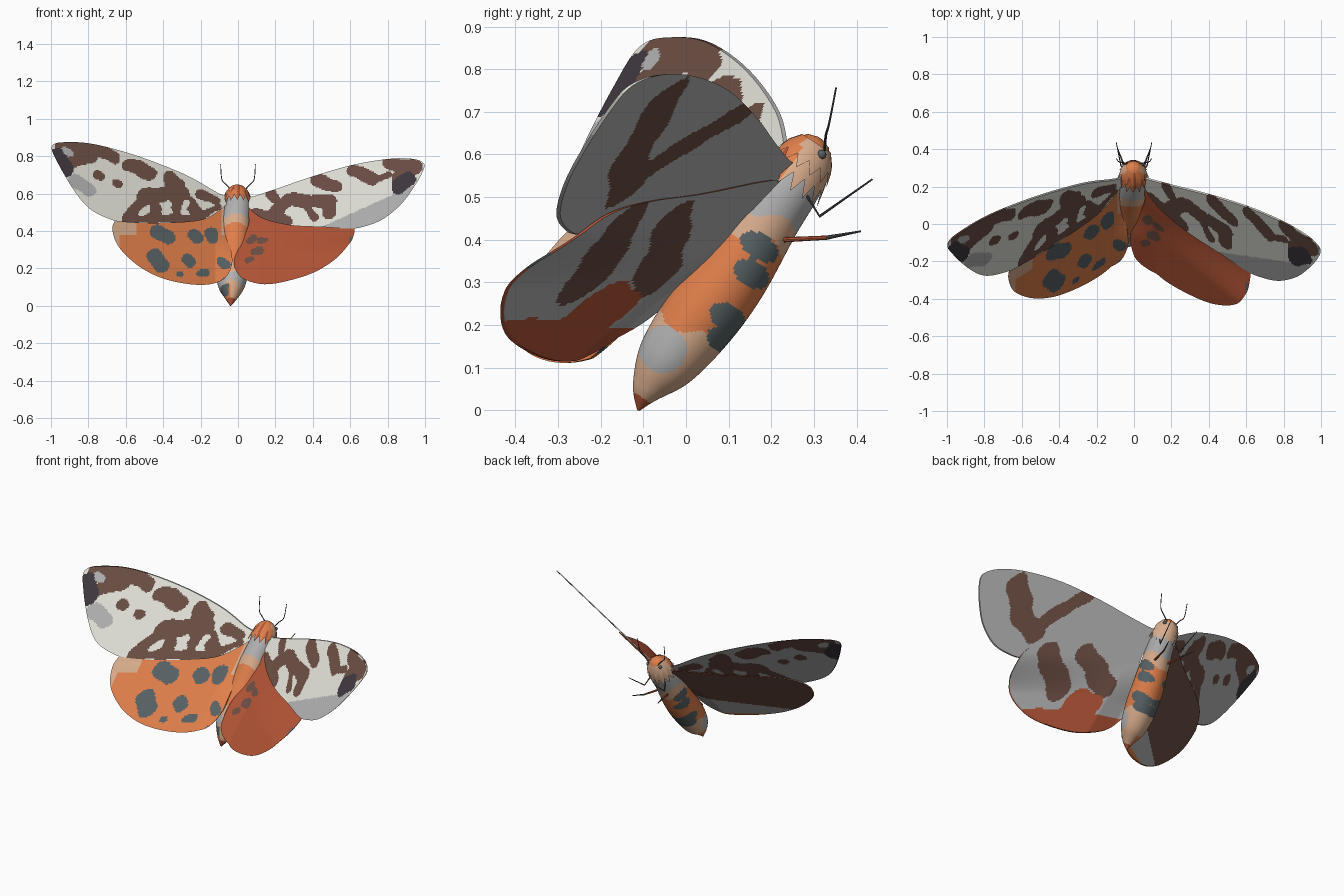
import bpy, bmesh, math
from mathutils import Vector

if "Cube" in bpy.data.objects:
    bpy.data.objects.remove(bpy.data.objects["Cube"])

# ---------- materials ----------
def lin(c):
    return c / 12.92 if c <= 0.04045 else ((c + 0.055) / 1.055) ** 2.4

PALETTE = [("white", 226, 226, 217), ("grey", 177, 177, 177), ("brown", 108, 78, 68),
           ("dark_purple", 64, 56, 64), ("orange", 224, 127, 75), ("rust", 180, 85, 54),
           ("slate", 87, 98, 101), ("tan", 217, 173, 141), ("charcoal", 80, 80, 80)]
MATS = []
for name, r, g, b in PALETTE:
    m = bpy.data.materials.new(name)
    m.diffuse_color = (lin(r / 255), lin(g / 255), lin(b / 255), 1)
    m.use_nodes = True
    m.node_tree.nodes["Principled BSDF"].inputs["Base Color"].default_value = m.diffuse_color
    MATS.append(m)
WHITE, GREY, BROWN, PURPLE, ORANGE, RUST, SLATE, TAN, CHAR = range(9)

# ---------- helpers ----------
def smooth(pts, n, closed=False):
    """Catmull-Rom through points of any dimension."""
    out, k = [], len(pts)
    for i in range(k if closed else k - 1):
        get = (lambda j: pts[j % k]) if closed else (lambda j: pts[min(max(j, 0), k - 1)])
        p0, p1, p2, p3 = get(i - 1), get(i), get(i + 1), get(i + 2)
        for s in range(n):
            t = s / n
            out.append(tuple(0.5 * (2 * b + (c - a) * t + (2 * a - 5 * b + 4 * c - d) * t * t
                       + (3 * b - a - 3 * c + d) * t ** 3) for a, b, c, d in zip(p0, p1, p2, p3)))
    return out if closed else out + [tuple(pts[-1])]

def finish(bm, name, rule):
    bmesh.ops.recalc_face_normals(bm, faces=bm.faces[:])
    bm.normal_update()
    for f in bm.faces:
        f.material_index = rule(f.calc_center_median(), f.normal)
    me = bpy.data.meshes.new(name)
    bm.to_mesh(me)
    bm.free()
    for m in MATS:
        me.materials.append(m)
    ob = bpy.data.objects.new(name, me)
    bpy.context.collection.objects.link(ob)
    bpy.ops.object.select_all(action='DESELECT')
    ob.select_set(True)
    bpy.context.view_layer.objects.active = ob
    bpy.ops.object.shade_smooth_by_angle(angle=math.radians(40))
    return ob

def loft(name, pts, segs, rule):
    """Tube along (x, y, z, radius) stations."""
    bm, rings = bmesh.new(), []
    for i, (x, y, z, r) in enumerate(pts):
        a, b = pts[max(i - 1, 0)], pts[min(i + 1, len(pts) - 1)]
        t = (Vector(b[:3]) - Vector(a[:3])).normalized()
        u = (Vector((1, 0, 0)) - t * t.x).normalized()
        v = t.cross(u)
        rings.append([bm.verts.new(Vector((x, y, z)) + r * (u * math.cos(q) + v * math.sin(q)))
                      for q in (math.tau * k / segs for k in range(segs))])
    for A, B in zip(rings, rings[1:]):
        for k in range(segs):
            j = (k + 1) % segs
            bm.faces.new((A[k], A[j], B[j], B[k]))
    bm.faces.new(rings[0])
    bm.faces.new(rings[-1])
    return finish(bm, name, rule)

def hit(p, spots):
    """True if the point (x, z) lies in a capsule (x1, z1, x2, z2, r); the rim is a little wavy."""
    x, z = p.x, p.z
    w = 0.004 * math.sin(47 * x + 9 * z) + 0.003 * math.sin(61 * z - 20 * x)
    for x1, z1, x2, z2, r in spots:
        dx, dz = x2 - x1, z2 - z1
        t = min(max(((x - x1) * dx + (z - z1) * dz) / (dx * dx + dz * dz + 1e-9), 0), 1)
        if math.hypot(x - x1 - t * dx, z - z1 - t * dz) < r + w:
            return True
    return False

def step(a, b, v):
    t = min(max((v - a) / (b - a), 0), 1)
    return t * t * (3 - 2 * t)

def wing(name, outline, depth, rule, cell=0.0065):
    """Front-view outline, diced into cells, laid on the wing surface and thickened."""
    bm = bmesh.new()
    pts = smooth(outline, 5, True)
    bm.faces.new([bm.verts.new((x, 0, z)) for x, z in pts])
    for axis, no in ((0, (1, 0, 0)), (1, (0, 0, 1))):
        lo, hi = min(p[axis] for p in pts), max(p[axis] for p in pts)
        for i in range(1, int((hi - lo) / cell) + 1):
            bmesh.ops.bisect_plane(bm, geom=bm.verts[:] + bm.edges[:] + bm.faces[:], dist=1e-5,
                                   plane_co=Vector(no) * (lo + i * cell), plane_no=no)
    for v in bm.verts:
        v.co.y = depth(v.co.x, v.co.z)
    new = bmesh.ops.extrude_face_region(bm, geom=bm.faces[:], use_keep_orig=True)["geom"]
    for v in new:
        if isinstance(v, bmesh.types.BMVert):
            v.co.y += 0.009
    return finish(bm, name, rule)

# ---------- wing surfaces: y as a function of x and z ----------
def inner(x, z):      # inner hindwing margins rest on the back of the abdomen
    return -0.5 * max(0, 0.12 - abs(x)) * (1 - step(0.25, 0.42, z))

def fore_l(x, z): return -0.233 + 0.635 * x + 0.887 * z
def fore_r(x, z): return -0.306 - 0.601 * x + 1.01 * z
def hind_l(x, z): return max(-0.273 + 0.638 * x + 1.009 * z, fore_l(x, z) + 0.012 if z > 0.42 else -9) + inner(x, z)
def hind_r(x, z):
    low, t = -0.3 - 0.792 * x + 1.115 * z, step(0.28, 0.43, z)
    return low + t * (fore_r(x, z) + 0.013 - low) + inner(x, z)

# ---------- left forewing ----------
L_BROWN = [(-.93, .85, -.74, .84, .05), (-.88, .77, -.78, .8, .035), (-.74, .82, -.66, .79, .03),
           (-.58, .75, -.47, .71, .038), (-.36, .675, -.32, .64, .042), (-.2, .6, -.12, .56, .025),
           (-.75, .7, -.73, .69, .022), (-.66, .66, -.64, .65, .018), (-.5, .585, -.3, .6, .045),
           (-.3, .59, -.22, .49, .035), (-.5, .57, -.59, .47, .03), (-.58, .465, -.2, .47, .024),
           (-.45, .57, -.43, .49, .03), (-.34, .57, -.32, .5, .025), (-.18, .49, -.11, .53, .018)]
L_HOLES = [(-.38, .545, -.39, .5, .02), (-.275, .55, -.29, .5, .018), (-.5, .5, -.52, .49, .012)]
def left_fore_rule(p, n):
    if hit(p, [(-.97, .8, -.92, .73, .04)]): return PURPLE
    if hit(p, [(-.87, .67, -.8, .62, .036), (-.93, .825, -.89, .815, .018)]): return GREY
    if hit(p, L_BROWN) and not hit(p, L_HOLES): return BROWN
    return WHITE if n.y < 0 else GREY
wing("left_forewing", [(-.05, .57), (-.12, .61), (-.28, .70), (-.52, .795), (-.75, .86), (-.9, .875),
     (-.995, .855), (-.96, .757), (-.87, .607), (-.79, .516), (-.685, .463), (-.605, .447),
     (-.417, .441), (-.2, .457), (-.09, .516)], fore_l, left_fore_rule)

# ---------- right forewing ----------
R_BROWN = [(.8, .76, .93, .755, .032), (.95, .74, .86, .68, .035), (.62, .72, .72, .68, .035),
           (.42, .67, .52, .64, .035), (.17, .6, .2, .57, .025), (.1, .49, .26, .455, .035),
           (.2, .5, .27, .57, .035), (.29, .57, .48, .55, .035), (.5, .56, .49, .5, .035),
           (.36, .55, .41, .47, .022), (.8, .7, .76, .68, .018)]
R_UNDER = [(.81, .73, .72, .6, .047), (.72, .6, .61, .52, .045), (.64, .53, .46, .705, .036)]
def right_fore_rule(p, n):
    if n.y > 0:
        return BROWN if hit(p, R_UNDER) else GREY
    if hit(p, [(.91, .68, .86, .64, .04)]): return PURPLE
    if p.x > .42 and p.z < .41 + .45 * (p.x - .42): return GREY
    return BROWN if hit(p, R_BROWN) else WHITE
wing("right_forewing", [(.04, .57), (.1, .59), (.214, .628), (.385, .687), (.6, .75), (.786, .783),
     (.92, .787), (.993, .762), (.984, .709), (.93, .618), (.866, .537), (.775, .463), (.68, .425),
     (.6, .412), (.465, .42), (.278, .43), (.128, .468), (.053, .53)], fore_r, right_fore_rule)

# ---------- left hindwing ----------
L_SPOTS = [(-.43, .395, -.37, .365, .038), (-.24, .385, -.22, .36, .032), (-.14, .39, -.13, .36, .032),
           (-.45, .26, -.41, .22, .042), (-.27, .25, -.25, .23, .028), (-.2, .175, -.18, .175, .022),
           (-.32, .17, -.31, .17, .018), (-.09, .24, -.07, .22, .028), (-.07, .135, -.06, .135, .02)]
def left_hind_rule(p, n):
    if n.y > 0:
        if p.z < .13: return ORANGE
        return BROWN if p.z > .2 + .25 * (p.x + .4) else GREY
    if hit(p, L_SPOTS): return SLATE
    return TAN if p.z > .38 and (p.x < -.54 or p.x > -.09) or p.x < -.635 else ORANGE
wing("left_hindwing", [(-.04, .56), (-.3, .53), (-.5, .515), (-.62, .49), (-.668, .435), (-.667, .382),
     (-.64, .318), (-.577, .249), (-.497, .19), (-.39, .142), (-.257, .115), (-.15, .115),
     (-.07, .147), (-.032, .222), (-.037, .3), (-.053, .41)], hind_l, left_hind_rule)

# ---------- right hindwing ----------
R_SPOTS = [(.06, .345, .08, .36, .018), (.12, .345, .15, .35, .016), (.08, .29, .12, .3, .018),
           (.05, .24, .07, .25, .016)]
R_BARS = [(.52, .45, .34, .29, .042), (.33, .45, .15, .31, .042)]
R_RED = [(.18, .23, .25, .25, .05), (.3, .18, .5, .18, .035)]
def right_hind_rule(p, n):
    if n.y > 0:
        if p.z < .195 or hit(p, R_RED): return RUST
        return BROWN if hit(p, R_BARS) else GREY
    if p.x > .595 and p.z < .37: return SLATE
    return BROWN if hit(p, R_SPOTS) else RUST
wing("right_hindwing", [(.05, .54), (.315, .507), (.47, .492), (.58, .468), (.622, .425), (.615, .366),
     (.59, .325), (.52, .249), (.41, .18), (.278, .136), (.16, .115), (.075, .126), (.01, .158),
     (-.02, .217), (-.01, .28), (.037, .38), (.06, .46)], hind_r, right_hind_rule)

# ---------- body: s runs along it from the tail, v from back to belly ----------
SPOTS = [(.474, .025, .03, .05), (.412, .045, .03, .045), (.295, .055, .032, .045), (.245, .075, .03, .04)]
def body_rule(p, n):
    s = (p.y + .112) * .55 + p.z * .83
    v = (p.y - .033) * .83 - (p.z - .22) * .55
    for cs, cv, rs, rv in SPOTS + ([(.07, -.05, .03, .05)] if p.x < -.05 else []):
        if ((s - cs) / rs) ** 2 + ((v - cv) / rv) ** 2 < 1:
            return SLATE
    if s < .03: return RUST
    if ((s - .15) / .055) ** 2 + ((v + .03) / .055) ** 2 < 1: return GREY
    wave = .02 * math.sin(40 * v)
    if s < .09 and p.x < -.04: return ORANGE
    if s < .22 + wave: return TAN
    if s < .485 + wave: return ORANGE
    return TAN if s < .545 + wave else GREY
loft("body", smooth([(-.04, -.112, 0, .003), (-.037, -.09, .05, .039), (-.035, -.045, .115, .074),
     (-.03, .03, .215, .09), (-.02, .105, .315, .088), (-.01, .19, .45, .078),
     (0, .255, .54, .068), (0, .285, .59, .05)], 20), 84, body_rule)

# ---------- head and jagged fur collars ----------
AX, BELLY, C = Vector((0, .55, .835)), Vector((0, .835, -.55)), Vector((-.004, .276, .58))
def at(s, r): return (*(C + AX * s), r)
loft("head", [at(-.05, .055), at(0, .058), at(.04, .048), at(.062, .03), at(.07, .006)], 24,
     lambda p, n: ORANGE if abs(n.dot(BELLY)) > .45 or n.dot(AX) > .6 else TAN)

def fur_rule(p, n):    # orange back with rust tufts, tan flanks
    d = p - C
    if d.dot(BELLY) > -.025:
        return TAN
    return RUST if math.sin(11 * math.atan2(d.x, d.dot(BELLY))) > .75 else ORANGE

def collar(name, rings, spike, teeth):
    bm, loops = bmesh.new(), []
    for i, (s, r) in enumerate(rings):
        loop = []
        for k in range(teeth * 2):
            q = math.tau * k / (teeth * 2)
            d = Vector((math.sin(q), 0, 0)) + BELLY * math.cos(q)
            last = i == len(rings) - 1 and k % 2
            loop.append(bm.verts.new(C + AX * (s - (spike if last else 0)) + d * (r + (.01 if last else 0))))
        loops.append(loop)
    for A, B in zip(loops, loops[1:]):
        for k in range(teeth * 2):
            j = (k + 1) % (teeth * 2)
            bm.faces.new((A[k], A[j], B[j], B[k]))
    return finish(bm, name, fur_rule)
collar("upper_fur_collar", [(.055, .04), (.03, .06), (.012, .068)], .03, 13)
collar("lower_fur_collar", [(.03, .056), (0, .068), (-.03, .075)], .042, 15)

# ---------- eyes, antennae and legs ----------
for side, sx in (("left", -1), ("right", 1)):
    bm = bmesh.new()
    bmesh.ops.create_uvsphere(bm, u_segments=12, v_segments=8, radius=.011)
    bmesh.ops.translate(bm, vec=(sx * .042, .318, .6), verts=bm.verts[:])
    finish(bm, side + "_eye", lambda p, n: SLATE)
    parts = {"antenna": [(.03, .325, .61, .003), (.06, .328, .645, .003), (.086, .336, .675, .0025),
                         (.093, .352, .757, .002)],
             "front_leg": [(.04, .27, .525, .004), (.07, .313, .455, .0035), (.095, .437, .542, .002)],
             "middle_leg": [(.04, .23, .40, .006), (.06, .33, .405, .005), (.09, .41, .42, .002)]}
    for part, path in parts.items():
        path = [(sx * x, y, z, r) for x, y, z, r in path]
        if part == "antenna":
            path = smooth(path, 6)
        loft(side + "_" + part, path, 8,
             lambda p, n, part=part: RUST if part == "middle_leg" and p.y < .3 else CHAR)
